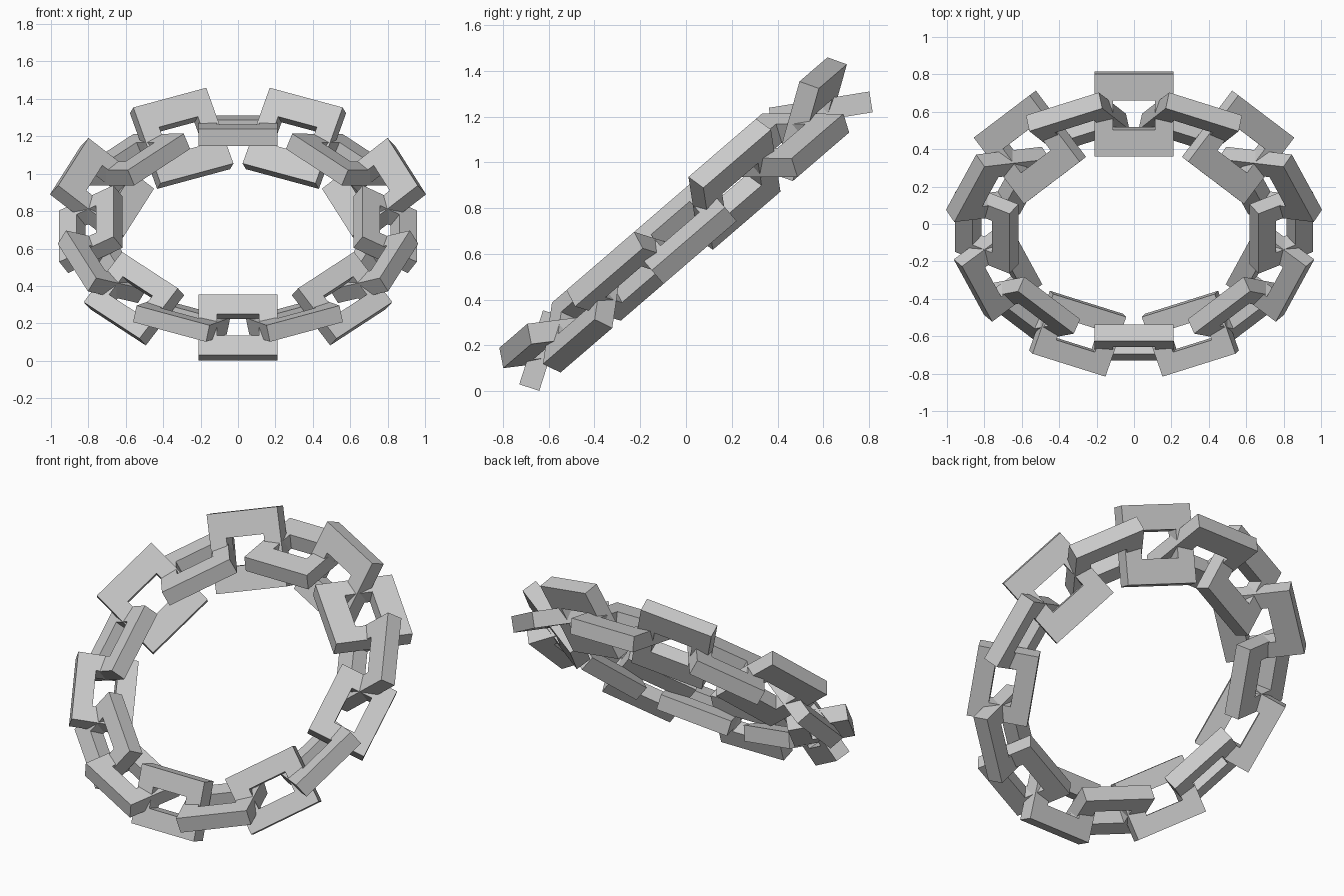
import bpy
from math import sin, cos, pi, radians
from mathutils import Vector, Matrix

if "Cube" in bpy.data.objects:
    bpy.data.objects.remove(bpy.data.objects["Cube"])

LINKS = 16
TILT = radians(40.7)        # slope of the whole ring
TWIST = radians(31.5)       # alternating lean of the links
CENTRE = Vector((0, -0.022, 0.7035))
RX, RU = 0.787, 0.806       # ring radii across and along the slope
LENGTH, THICK = 0.422, 0.092


def link_mesh(name, width):
    """Rectangular frame: local x along the chain, y outward, z thickness."""
    corners = [(-1, -1), (1, -1), (1, 1), (-1, 1)]
    hx, hy = LENGTH / 2, width / 2
    ix, iy = 0.112, hy - 0.32 * width
    verts = []
    for z in (-THICK / 2, THICK / 2):
        verts += [(sx * hx, sy * hy, z) for sx, sy in corners]
        verts += [(sx * ix, sy * iy, z) for sx, sy in corners]
    faces = []
    for k in range(4):
        n = (k + 1) % 4
        faces += [
            (k, k + 4, n + 4, n),                # underside
            (k + 8, n + 8, n + 12, k + 12),      # upper side
            (k, n, n + 8, k + 8),                # outer wall
            (k + 4, k + 12, n + 12, n + 4),      # hole wall
        ]
    mesh = bpy.data.meshes.new(name)
    mesh.from_pydata(verts, [], faces)
    mesh.update()
    return mesh


front_mesh = link_mesh("front_link", 0.34)
back_mesh = link_mesh("back_link", 0.445)

slope = Vector((0, cos(TILT), sin(TILT)))
normal = Vector((0, -sin(TILT), cos(TILT)))
across = Vector((1, 0, 0))

# Interlocked links around the tilted ring, starting at the lowest one
for i in range(LINKS):
    a = 2 * pi * i / LINKS
    radial = across * sin(a) - slope * cos(a)
    tangent = across * cos(a) + slope * sin(a)
    twist = TWIST if i % 2 else -TWIST
    outward = radial * cos(twist) + normal * sin(twist)
    face = tangent.cross(outward)
    pos = CENTRE + across * RX * sin(a) - slope * RU * cos(a)

    is_front = min(i, LINKS - i) <= 4
    link = bpy.data.objects.new(f"chain_link_{i + 1:02d}",
                                front_mesh if is_front else back_mesh)
    bpy.context.collection.objects.link(link)
    rot = Matrix((tangent, outward, face)).transposed().to_4x4()
    link.matrix_world = Matrix.Translation(pos) @ rot
